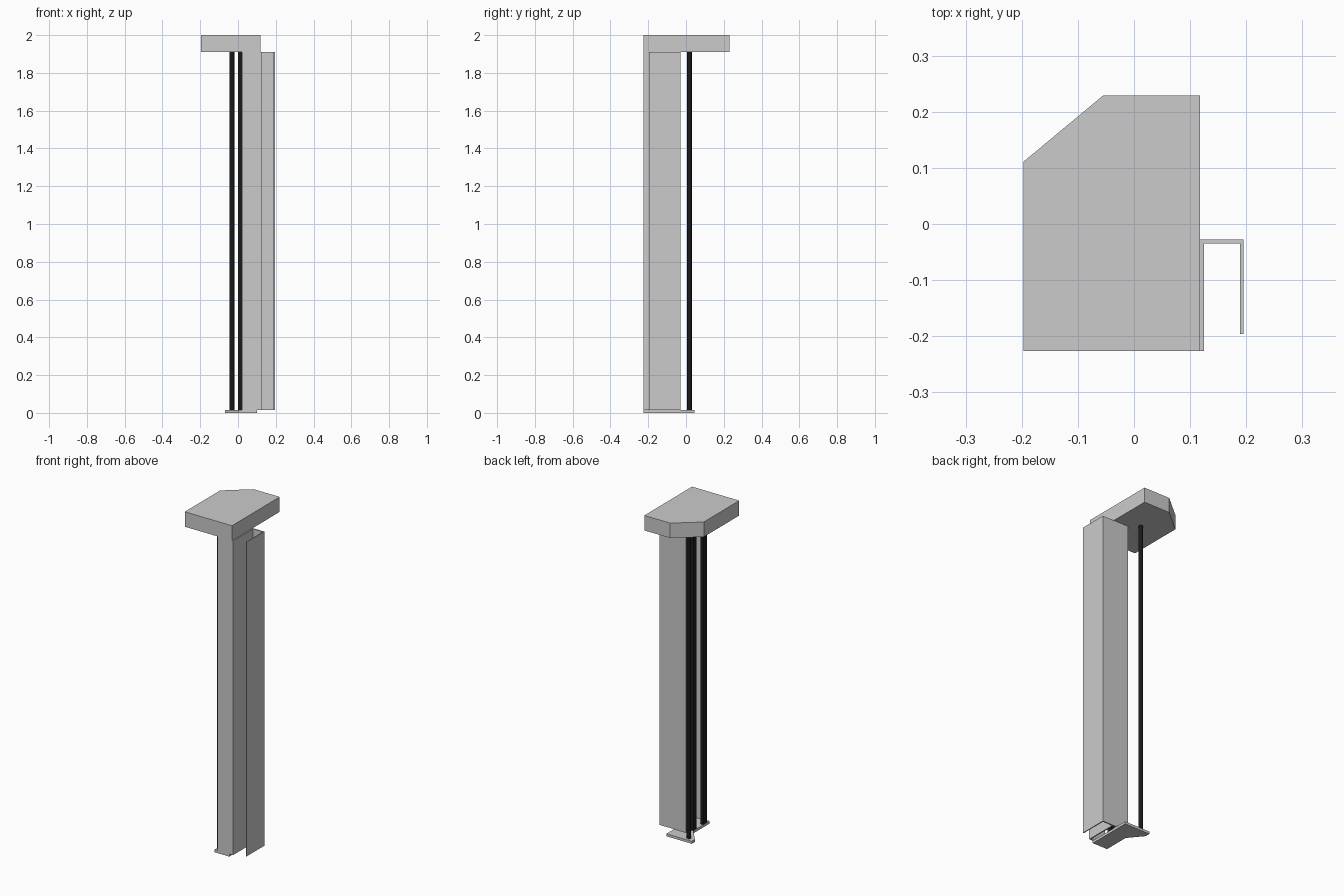
import bpy, bmesh

if "Cube" in bpy.data.objects:
    bpy.data.objects.remove(bpy.data.objects["Cube"])

dark = bpy.data.materials.new("black_finish")
dark.diffuse_color = (0.01, 0.01, 0.01, 1)
dark.use_nodes = True
dark.node_tree.nodes["Principled BSDF"].inputs["Base Color"].default_value = dark.diffuse_color


def prism(name, outline, z0, z1, mat=None):
    """Extrude a flat xy outline from z0 up to z1."""
    bm = bmesh.new()
    face = bm.faces.new([bm.verts.new((x, y, z0)) for x, y in outline])
    ext = bmesh.ops.extrude_face_region(bm, geom=[face])
    top = [v for v in ext["geom"] if isinstance(v, bmesh.types.BMVert)]
    bmesh.ops.translate(bm, verts=top, vec=(0, 0, z1 - z0))
    bmesh.ops.recalc_face_normals(bm, faces=bm.faces)
    mesh = bpy.data.meshes.new(name)
    bm.to_mesh(mesh)
    bm.free()
    obj = bpy.data.objects.new(name, mesh)
    bpy.context.collection.objects.link(obj)
    if mat:
        mesh.materials.append(mat)
    return obj


def rect(x0, x1, y0, y1):
    return [(x0, y0), (x1, y0), (x1, y1), (x0, y1)]


BOTTOM, TOP = 0.015, 1.91

# Cap with one chamfered corner
prism("top_cap", [(-0.197, -0.226), (0.118, -0.226), (0.118, 0.229),
                  (-0.055, 0.229), (-0.197, 0.111)], TOP, 2.0)

# Foot plate, stepping out to carry the rod
prism("foot_plate", [(0.0, -0.226), (0.10, -0.226), (0.10, 0.045),
                     (-0.07, 0.045), (-0.07, 0.015), (0.0, -0.07)], 0.0, BOTTOM)

# Folded sheet column: front panel, web, back panel, side flange
prism("folded_column", [(0.02, -0.226), (0.125, -0.226), (0.125, -0.035),
                        (0.189, -0.035), (0.189, -0.196), (0.195, -0.196),
                        (0.195, -0.028), (0.02, -0.028), (0.02, -0.035),
                        (0.118, -0.035), (0.118, -0.219), (0.02, -0.219)],
      BOTTOM, TOP)

# Dark strips in the open side of the column
for label, y0, y1 in (("front", -0.20, -0.165), ("rear", -0.10, -0.07)):
    prism(label + "_strip", rect(0.0, 0.02, y0, y1), BOTTOM, TOP, dark)

# Free-standing round rod
bpy.ops.mesh.primitive_cylinder_add(vertices=24, radius=0.0125, depth=TOP,
                                    location=(-0.032, 0.018, TOP / 2))
rod = bpy.context.object
rod.name = "round_rod"
rod.data.materials.append(dark)
bpy.ops.object.shade_smooth_by_angle()
